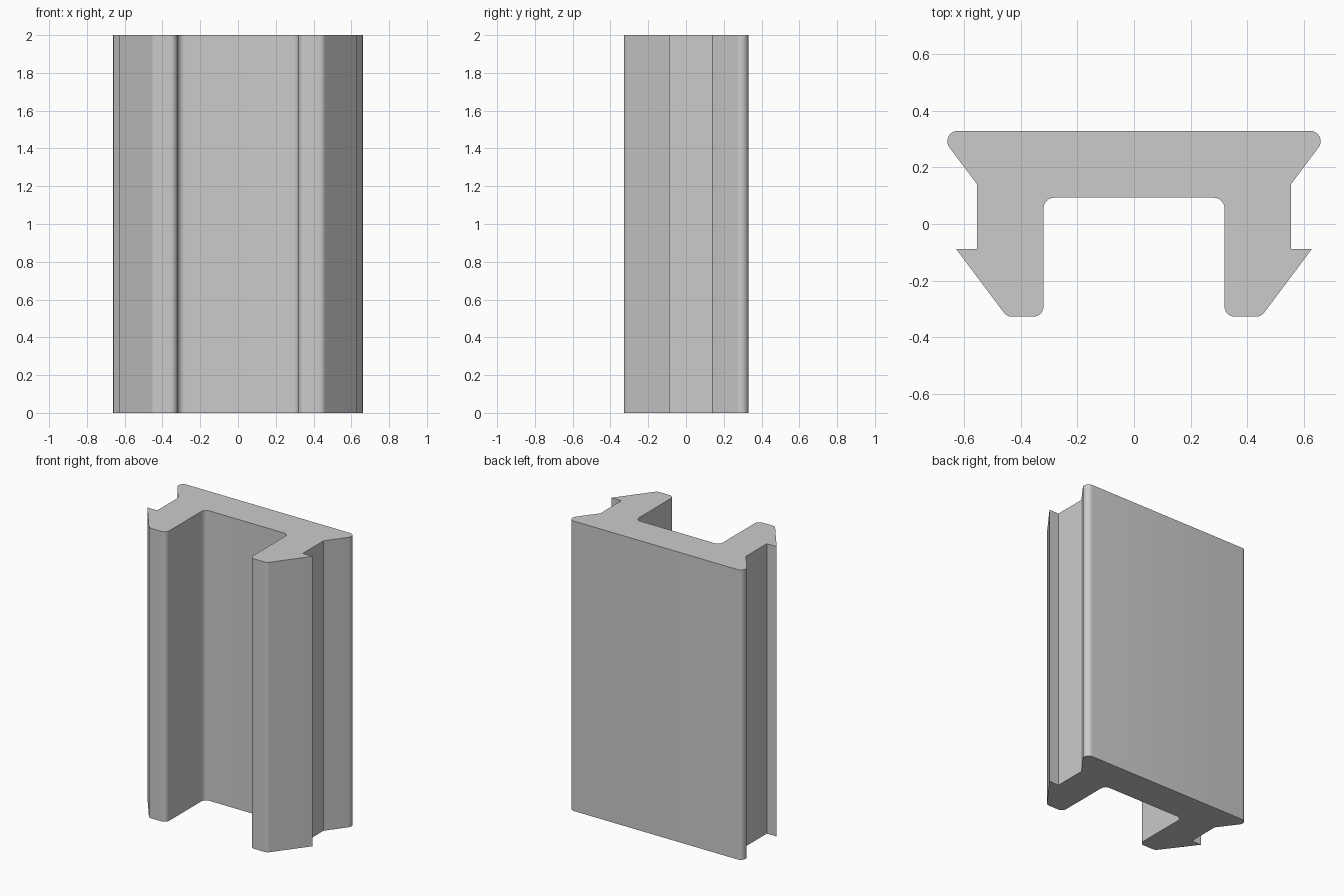
import bpy, bmesh, math
from mathutils import Vector

cube = bpy.data.objects.get("Cube")
if cube:
    bpy.data.objects.remove(cube, do_unlink=True)

HEIGHT = 2.0
R = 0.037  # common fillet radius

# Corners of the left half of the section: x, y, fillet radius
half = [
    (0.32, 0.093, R),        # inner channel corner
    (0.32, -0.328, R),       # leg tip, inside
    (0.45, -0.328, R),       # leg tip, outside
    (0.63, -0.088, 0),       # barb point
    (0.555, -0.088, 0),      # barb shoulder
    (0.555, 0.14, 0),        # start of flared edge
    (0.6975, 0.33, R),       # rounded rim of the back plate
]
corners = half + [(-x, y, r) for x, y, r in reversed(half)]


def fillet(prev, corner, nxt, r, steps=10):
    """Points of a circular arc that rounds one corner."""
    if r == 0:
        return [corner]
    a, b = (prev - corner).normalized(), (nxt - corner).normalized()
    half_angle = a.angle(b) / 2
    centre = corner + (a + b).normalized() * r / math.sin(half_angle)
    reach = r / math.tan(half_angle)
    start = (corner + a * reach - centre).normalized()
    end = (corner + b * reach - centre).normalized()
    return [centre + start.slerp(end, i / steps) * r for i in range(steps + 1)]


pts = [Vector((x, y, 0)) for x, y, _ in corners]
outline = []
for i, p in enumerate(pts):
    outline += fillet(pts[i - 1], p, pts[(i + 1) % len(pts)], corners[i][2])

# Extrude the section upwards
bm = bmesh.new()
base = bm.faces.new([bm.verts.new(p) for p in outline])
top = bmesh.ops.extrude_face_region(bm, geom=[base], use_keep_orig=True)
bmesh.ops.translate(bm, vec=(0, 0, HEIGHT),
                    verts=[g for g in top["geom"] if isinstance(g, bmesh.types.BMVert)])
bmesh.ops.recalc_face_normals(bm, faces=bm.faces)
mesh = bpy.data.meshes.new("channel_clip")
bm.to_mesh(mesh)
bm.free()
clip = bpy.data.objects.new("channel_clip", mesh)
bpy.context.collection.objects.link(clip)

# Plain grey material
grey = bpy.data.materials.new("grey")
grey.use_nodes = True
colour = (0.6, 0.6, 0.6, 1)
grey.diffuse_color = colour
grey.node_tree.nodes["Principled BSDF"].inputs["Base Color"].default_value = colour
mesh.materials.append(grey)

# Smooth the fillets, keep the corners sharp
bpy.ops.object.select_all(action="DESELECT")
clip.select_set(True)
bpy.context.view_layer.objects.active = clip
bpy.ops.object.shade_smooth_by_angle(angle=math.radians(30))
